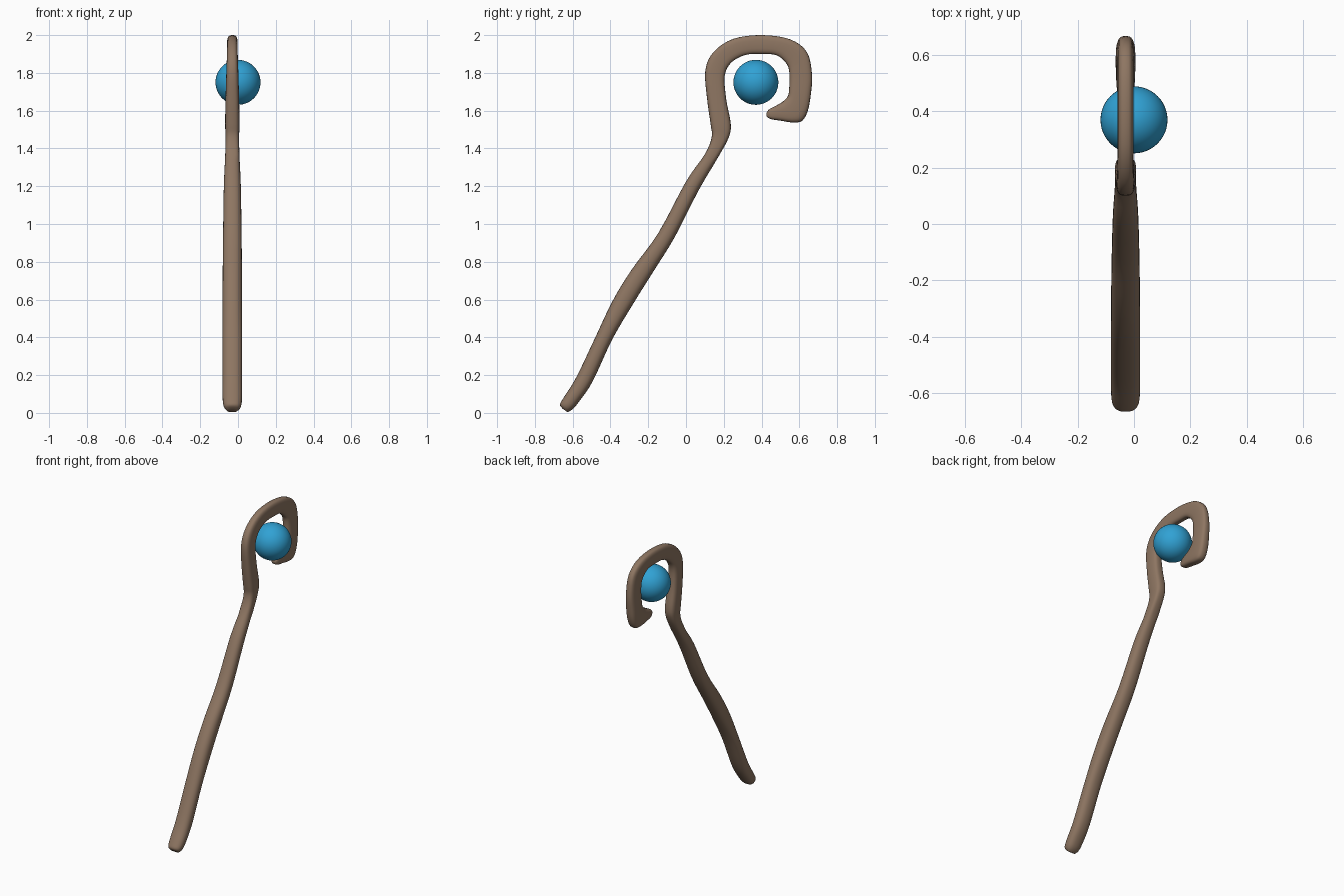
import bpy, bmesh, math
from mathutils import Vector

if "Cube" in bpy.data.objects:
    bpy.data.objects.remove(bpy.data.objects["Cube"])


def material(name, rgb):
    m = bpy.data.materials.new(name)
    m.diffuse_color = (*rgb, 1)
    m.use_nodes = True
    m.node_tree.nodes["Principled BSDF"].inputs["Base Color"].default_value = m.diffuse_color
    return m


wood = material("brown wood", (0.27, 0.18, 0.122))
blue = material("blue orb", (0.03, 0.36, 0.66))

# Staff stations: outer edge (y, z), inner edge (y, z), half width in x
stations = [
    (-.653, .022, -.628, .004, .028), (-.667, .045, -.602, .018, .044),
    (-.645, .085, -.57, .055, .051), (-.58, .19, -.495, .165, .052),
    (-.48, .40, -.39, .39, .052), (-.39, .59, -.275, .585, .052),
    (-.29, .755, -.175, .745, .051), (-.145, .955, -.06, .93, .049),
    (0, 1.225, .065, 1.175, .045), (.10, 1.37, .165, 1.345, .038),
    (.136, 1.46, .225, 1.455, .036), (.13, 1.53, .237, 1.53, .038),
    (.112, 1.66, .213, 1.66, .036), (.102, 1.81, .205, 1.785, .032),
    (.145, 1.91, .24, 1.855, .029), (.25, 1.98, .315, 1.895, .028),
    (.40, 2.0, .40, 1.9, .028), (.55, 1.978, .48, 1.893, .028),
    (.64, 1.91, .535, 1.845, .028), (.667, 1.79, .548, 1.785, .03),
    (.66, 1.68, .545, 1.705, .034), (.645, 1.60, .538, 1.675, .035),
    (.617, 1.548, .515, 1.65, .035), (.57, 1.537, .49, 1.634, .034),
    (.50, 1.547, .465, 1.62, .031), (.45, 1.555, .44, 1.607, .025),
    (.428, 1.567, .425, 1.587, .014),
]


def catmull(a, b, c, d, t):
    return tuple(.5 * (2 * q + (r - p) * t + (2 * p - 5 * q + 4 * r - s) * t * t
                       + (3 * q - p - 3 * r + s) * t ** 3)
                 for p, q, r, s in zip(a, b, c, d))


def rounded(v, power):
    return math.copysign(abs(v) ** power, v)


# Smooth interpolation between stations
fine, STEPS, SIDES, CX = [], 4, 24, -.03
last = len(stations) - 1
for i in range(last):
    pts = [stations[min(max(i + k, 0), last)] for k in (-1, 0, 1, 2)]
    fine += [catmull(*pts, j / STEPS) for j in range(STEPS)]
fine.append(stations[-1])

# Staff body: rounded cross-sections skinned along the path
bm = bmesh.new()
rings = []
for n, (oy, oz, iy, iz, w) in enumerate(fine):
    mid = Vector((CX, (oy + iy) / 2, (oz + iz) / 2))
    half = Vector((0, (oy - iy) / 2, (oz - iz) / 2))
    power = .85 if n < 36 else .65      # hook is squarer than the shaft
    ring = []
    for k in range(SIDES):
        a = math.tau * k / SIDES
        ring.append(bm.verts.new(mid + half * rounded(math.cos(a), power)
                                 + Vector((w * rounded(math.sin(a), power), 0, 0))))
    rings.append(ring)
for r, s in zip(rings, rings[1:]):
    for k in range(SIDES):
        m = (k + 1) % SIDES
        bm.faces.new((r[k], r[m], s[m], s[k]))
bm.faces.new(rings[0])
bm.faces.new(rings[-1])
bmesh.ops.recalc_face_normals(bm, faces=bm.faces)
mesh = bpy.data.meshes.new("hooked_staff")
bm.to_mesh(mesh)
bm.free()
mesh.materials.append(wood)
mesh.shade_smooth()
staff = bpy.data.objects.new("hooked_staff", mesh)
bpy.context.collection.objects.link(staff)

# Floating orb inside the hook
bpy.ops.mesh.primitive_uv_sphere_add(segments=48, ring_count=24, radius=.119,
                                     location=(0, .37, 1.75))
orb = bpy.context.object
orb.name = "orb"
orb.data.materials.append(blue)
orb.data.shade_smooth()
